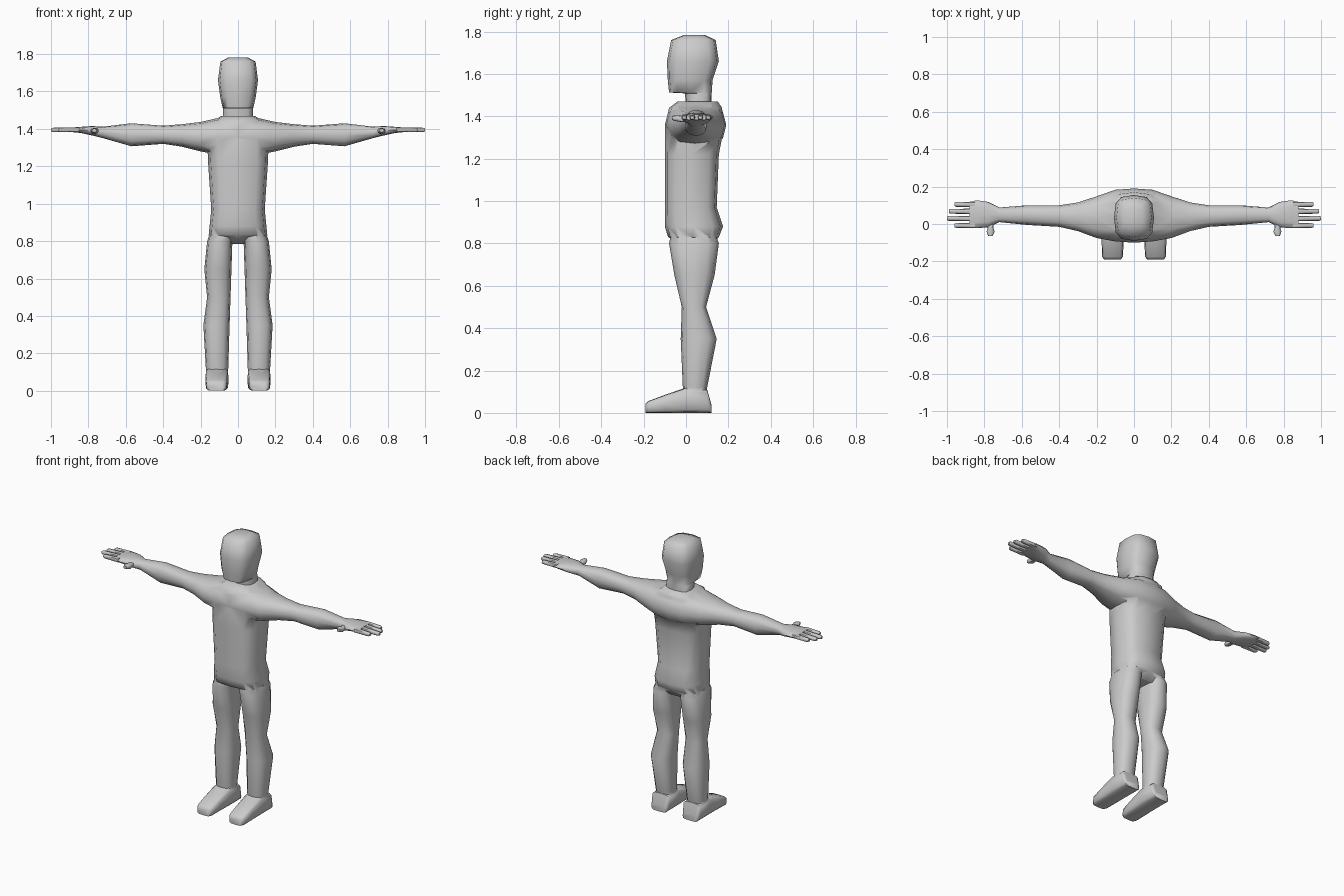
import bpy, bmesh
from math import sin, cos, pi, copysign, radians

if "Cube" in bpy.data.objects:
    bpy.data.objects.remove(bpy.data.objects["Cube"])


def loft(name, axis, rings, sides=12, power=0.65):
    """Skin rounded-box rings (pos, a0, a1, b0, b1) along an axis and cap the ends."""
    bm = bmesh.new()
    loops = []
    for pos, a0, a1, b0, b1 in rings:
        loop = []
        for k in range(sides):
            t = 2 * pi * k / sides
            c, s = round(cos(t), 6), round(sin(t), 6)
            a = (a0 + a1) / 2 + (a1 - a0) / 2 * copysign(abs(c) ** power, c)
            b = (b0 + b1) / 2 + (b1 - b0) / 2 * copysign(abs(s) ** power, s)
            co = {"x": (pos, a, b), "y": (a, pos, b), "z": (a, b, pos)}[axis]
            loop.append(bm.verts.new(co))
        loops.append(loop)
    for p, q in zip(loops, loops[1:]):
        for k in range(sides):
            j = (k + 1) % sides
            bm.faces.new((p[k], p[j], q[j], q[k]))
    bm.faces.new(loops[0])
    bm.faces.new(loops[-1])
    bmesh.ops.recalc_face_normals(bm, faces=bm.faces)
    me = bpy.data.meshes.new(name)
    bm.to_mesh(me)
    bm.free()
    ob = bpy.data.objects.new(name, me)
    bpy.context.collection.objects.link(ob)
    return ob


def flip(rings):
    """Mirror rings in x for lofts along y or z."""
    return [(p, -a1, -a0, b0, b1) for p, a0, a1, b0, b1 in rings]


def union(base, part):
    """Merge a part into the base and drop the leftover."""
    mod = base.modifiers.new("merge", "BOOLEAN")
    mod.operation, mod.solver, mod.object = "UNION", "EXACT", part
    bpy.context.view_layer.objects.active = base
    bpy.ops.object.modifier_apply(modifier=mod.name)
    bpy.data.objects.remove(part)


# Torso
body = loft("body", "z", [
    (0.785, -.09, .09, .0, .12), (.83, -.157, .157, -.085, .155),
    (.88, -.152, .152, -.10, .175), (.97, -.143, .143, -.10, .145),
    (1.22, -.16, .16, -.10, .155), (1.35, -.165, .165, -.10, .18),
    (1.44, -.13, .13, -.08, .17), (1.47, -.09, .09, -.04, .15)])

# Arms and palms, one span from hand to hand
half = [(.10, -.093, .183, 1.26, 1.46), (.20, -.075, .148, 1.28, 1.437),
        (.30, -.038, .115, 1.305, 1.425), (.40, -.015, .10, 1.32, 1.417),
        (.57, -.005, .10, 1.307, 1.43), (.72, .01, .088, 1.35, 1.412),
        (.78, -.018, .118, 1.365, 1.415), (.84, -.022, .127, 1.378, 1.411),
        (.88, -.02, .118, 1.382, 1.408)]
arms = loft("arms", "x", [(-r[0], *r[1:]) for r in reversed(half)]
            + [(0, -.10, .19, 1.25, 1.466)] + half, power=0.8)
union(body, arms)

# Legs and feet
leg = [(.90, .015, .13, -.06, .12), (.80, .03, .165, -.08, .155),
       (.65, .035, .18, -.055, .135), (.50, .04, .165, -.02, .095),
       (.35, .045, .185, -.025, .145), (.12, .052, .172, -.015, .10),
       (.05, .06, .165, -.005, .09)]
foot = [(.12, .06, .165, 0, .04), (.10, .05, .175, 0, .11),
        (0, .05, .175, 0, .12), (-.10, .055, .173, 0, .085),
        (-.175, .06, .17, 0, .057), (-.19, .07, .16, 0, .045)]
for rings_leg, rings_foot in ((leg, foot), (flip(leg), flip(foot))):
    union(body, loft("leg", "z", rings_leg, power=0.8))
    union(body, loft("foot", "y", rings_foot, power=0.45))

# Head and neck
head = loft("head", "z", [
    (1.44, -.08, .08, .0, .12), (1.508, -.08, .08, -.005, .12),
    (1.512, -.082, .082, -.08, .122), (1.57, -.095, .095, -.086, .125),
    (1.66, -.107, .107, -.09, .155), (1.76, -.094, .094, -.07, .14),
    (1.783, -.05, .05, -.01, .09)])

# Fingers and thumbs
digits = []
for side in (-1, 1):
    for y, tip in ((.105, .96), (.068, .99), (.03, 1.0), (-.008, .96)):
        digits.append(loft("finger", "x", [
            (side * .85, y - .014, y + .014, 1.382, 1.409),
            (side * (tip - .01), y - .013, y + .013, 1.383, 1.406),
            (side * tip, y - .009, y + .009, 1.386, 1.402)], sides=8))
    thumb = [(.02, .75, .79, 1.37, 1.405), (-.02, .752, .782, 1.373, 1.402),
             (-.04, .745, .788, 1.375, 1.405), (-.065, .757, .78, 1.382, 1.402)]
    digits.append(loft("thumb", "y", thumb if side > 0 else flip(thumb), sides=8))

# Smooth shading
for ob in bpy.context.scene.objects:
    ob.select_set(True)
bpy.context.view_layer.objects.active = body
bpy.ops.object.shade_smooth_by_angle(angle=radians(60))
